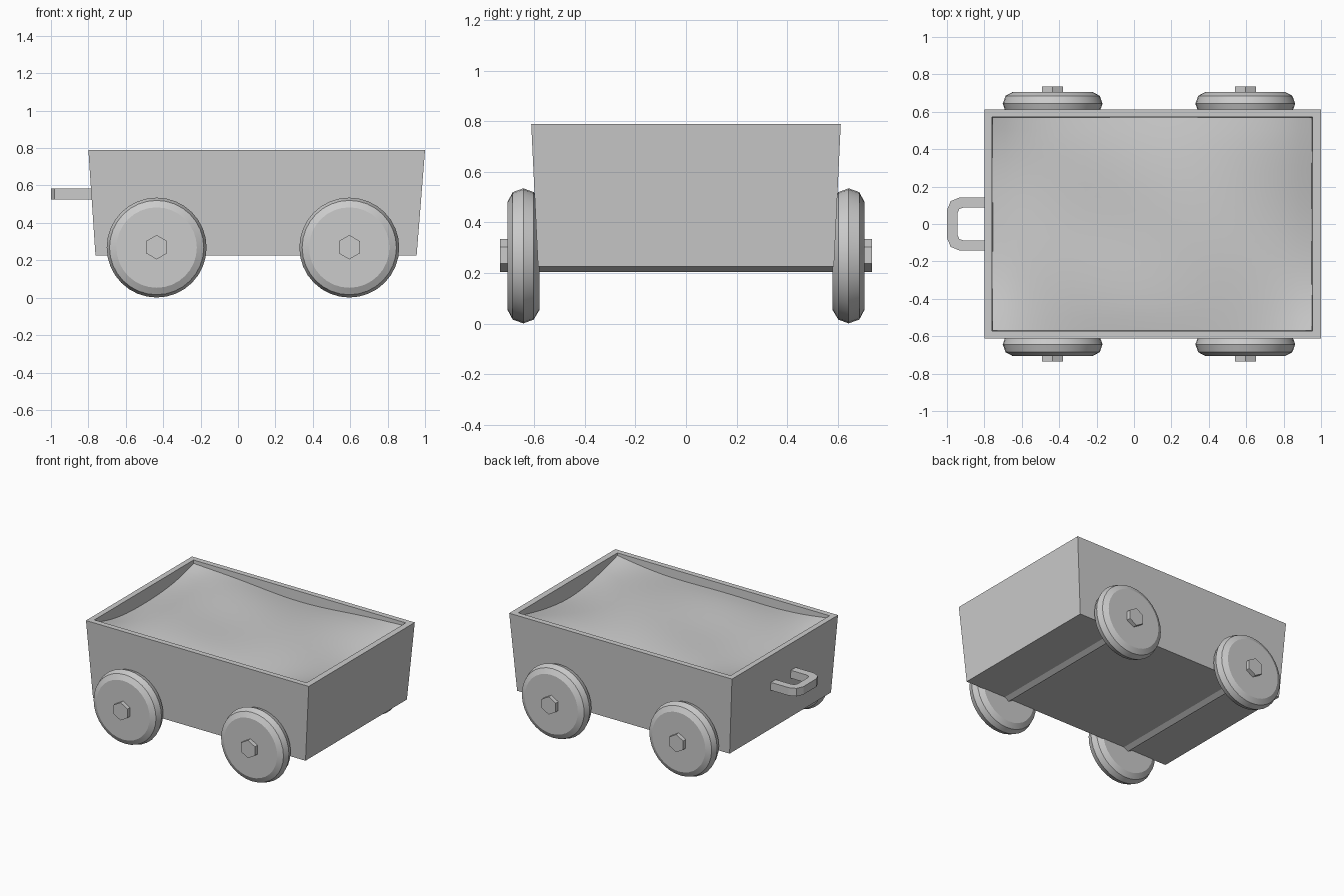
import bpy, bmesh, math
from mathutils import Matrix, Vector

if "Cube" in bpy.data.objects:
    bpy.data.objects.remove(bpy.data.objects["Cube"])


def make_object(name, bm):
    bmesh.ops.recalc_face_normals(bm, faces=bm.faces)
    mesh = bpy.data.meshes.new(name)
    bm.to_mesh(mesh)
    bm.free()
    ob = bpy.data.objects.new(name, mesh)
    bpy.context.collection.objects.link(ob)
    return ob


def smooth(ob, degrees):
    bpy.ops.object.select_all(action='DESELECT')
    ob.select_set(True)
    bpy.context.view_layer.objects.active = ob
    bpy.ops.object.shade_smooth_by_angle(angle=math.radians(degrees))


def loft(name, rings):
    """Skin a list of equal-length vertex rings and cap both ends."""
    bm = bmesh.new()
    loops = [[bm.verts.new(p) for p in ring] for ring in rings]
    n = len(loops[0])
    for a, b in zip(loops, loops[1:]):
        for i in range(n):
            j = (i + 1) % n
            bm.faces.new((a[i], a[j], b[j], b[i]))
    bm.faces.new(loops[0])
    bm.faces.new(loops[-1])
    return make_object(name, bm)


def rect(x0, x1, y, z):
    return [(x0, -y, z), (x1, -y, z), (x1, y, z), (x0, y, z)]


def ring_y(cx, y, cz, r, n):
    """Ring around the y axis, first vertex pointing up."""
    return [(cx + r * math.sin(2 * math.pi * i / n), y,
             cz + r * math.cos(2 * math.pi * i / n)) for i in range(n)]


# Tapered open tub: outside, rim, inside wall, inner floor
loft("tub", [rect(-0.762, 0.955, 0.585, 0.225), rect(-0.80, 1.0, 0.612, 0.79),
             rect(-0.76, 0.955, 0.572, 0.79), rect(-0.735, 0.925, 0.552, 0.30)])

# Uneven load: sags along the sides, rises to the corners
bm = bmesh.new()
bmesh.ops.create_grid(bm, x_segments=24, y_segments=16, size=1)
for v in bm.verts:
    u, w = v.co.x, v.co.y
    end_sag = 0.085 * (1 - w * w) * abs(u) ** 4
    side_sag = 0.045 * (1 - u * u) * abs(w) ** 3
    wave = 0.008 * math.sin(5 * u + 1.5 * w) * math.cos(3 * w)
    v.co = Vector((0.0975 + u * 0.855, w * 0.57, 0.77 - end_sag - side_sag + wave
                   - 0.02 * (1 - u * u) * (1 - w * w)))
smooth(make_object("load", bm), 60)

# Wheels and hexagonal axles
WHEEL_Z = 0.268
profile = [(0.215, 0.580), (0.252, 0.602), (0.267, 0.643),
           (0.252, 0.685), (0.215, 0.705)]
for end, cx in (("rear", 0.595), ("front", -0.435)):
    for side, s in (("left", 1), ("right", -1)):
        wheel = loft(f"{end}_{side}_wheel",
                     [ring_y(cx, s * y, WHEEL_Z, r, 32) for r, y in profile])
        smooth(wheel, 20)
    loft(f"{end}_axle", [ring_y(cx, y, WHEEL_Z + 0.002, 0.065, 6)
                         for y in (-0.735, 0.735)])

# U-shaped pull handle, square section swept along half outline and mirrored
outer = [(-0.77, 0.143), (-0.93, 0.143), (-0.98, 0.122), (-1.0, 0.075)]
inner = [(-0.77, 0.088), (-0.91, 0.088), (-0.934, 0.08), (-0.944, 0.058)]
outer += [(x, -y) for x, y in reversed(outer)]
inner += [(x, -y) for x, y in reversed(inner)]
loft("pull_handle", [[(*o, 0.525), (*o, 0.583), (*i, 0.583), (*i, 0.525)]
                     for o, i in zip(outer, inner)])
